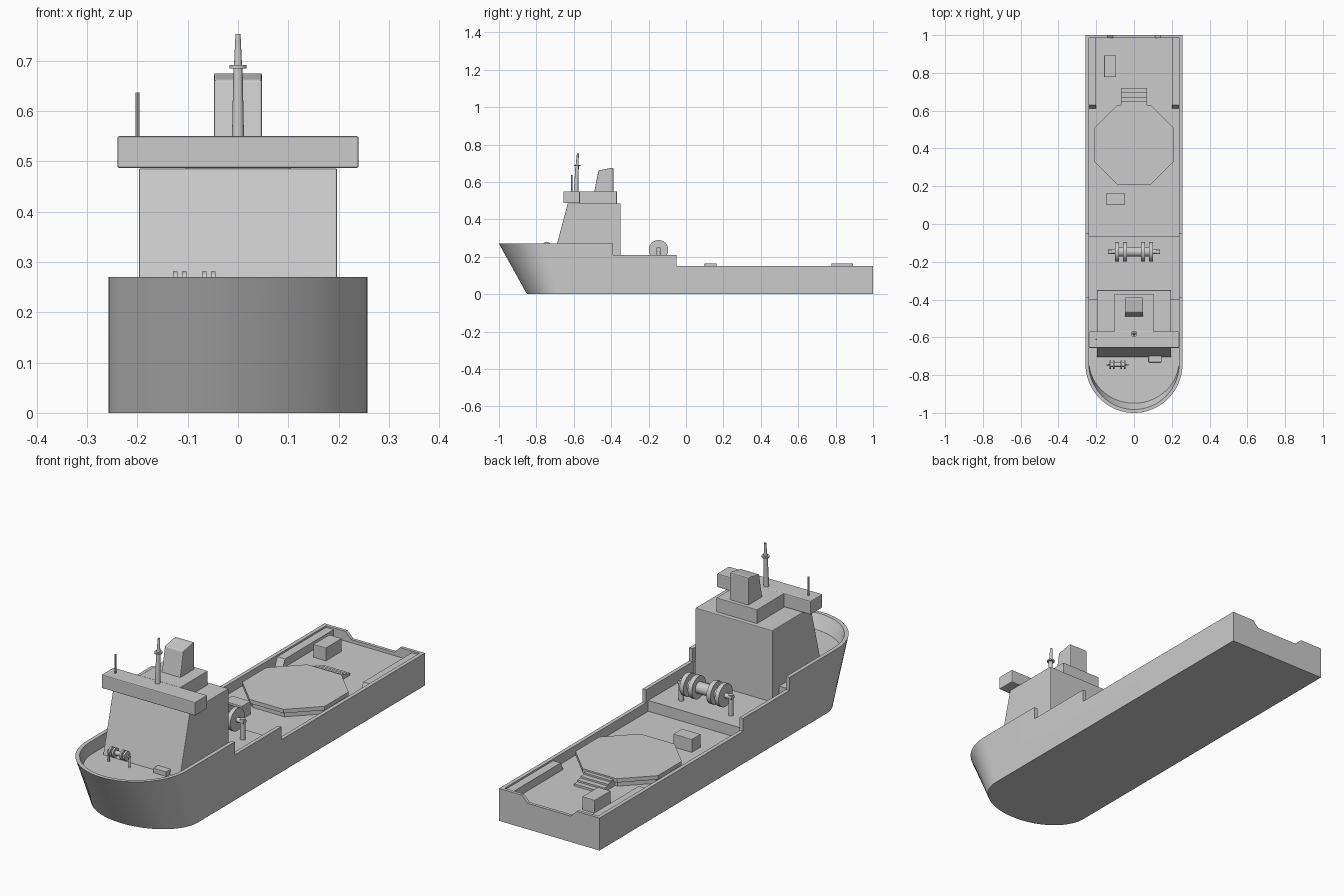
import bpy, bmesh, math
from mathutils import Matrix, Vector

if "Cube" in bpy.data.objects:
    bpy.data.objects.remove(bpy.data.objects["Cube"])


def finish(name, bm, smooth=False, bevel=0):
    bmesh.ops.recalc_face_normals(bm, faces=bm.faces)
    if bevel:
        bmesh.ops.bevel(bm, geom=bm.edges[:], offset=bevel, segments=2, affect='EDGES', profile=0.5)
    me = bpy.data.meshes.new(name)
    bm.to_mesh(me)
    bm.free()
    ob = bpy.data.objects.new(name, me)
    bpy.context.collection.objects.link(ob)
    if smooth:
        shade(ob)
    return ob


def shade(ob):
    bpy.ops.object.select_all(action='DESELECT')
    ob.select_set(True)
    bpy.context.view_layer.objects.active = ob
    bpy.ops.object.shade_smooth_by_angle(angle=math.radians(30))


def loft(name, rings, bevel=0, smooth=False):
    """Closed solid through matching rings of points."""
    bm = bmesh.new()
    vs = [[bm.verts.new(p) for p in r] for r in rings]
    n = len(vs[0])
    for a, b in zip(vs, vs[1:]):
        for i in range(n):
            j = (i + 1) % n
            bm.faces.new((a[i], a[j], b[j], b[i]))
    bm.faces.new(vs[0][::-1])
    bm.faces.new(vs[-1])
    return finish(name, bm, smooth, bevel)


def box(name, x0, x1, y0, y1, z0, z1, bevel=0):
    ring = lambda z: [(x0, y0, z), (x1, y0, z), (x1, y1, z), (x0, y1, z)]
    return loft(name, [ring(z0), ring(z1)], bevel)


def side_profile(name, pts, x0, x1, bevel=0):
    """(y, z) outline extruded across the ship."""
    return loft(name, [[(x, y, z) for y, z in pts] for x in (x0, x1)], bevel)


def rod(name, a, b, r1, r2=None, segs=16):
    a, b = Vector(a), Vector(b)
    bm = bmesh.new()
    m = Matrix.Translation((a + b) / 2) @ (b - a).to_track_quat('Z', 'Y').to_matrix().to_4x4()
    bmesh.ops.create_cone(bm, cap_ends=True, segments=segs, radius1=r1,
                          radius2=r1 if r2 is None else r2, depth=(b - a).length, matrix=m)
    return finish(name, bm, True)


def plan(z, inset, y_end):
    """Waterline outline with a round bow that rakes forward with height."""
    t = z / 0.27
    cy, ry, rx = -0.66 - 0.08 * t, 0.19 + 0.07 * t - inset, 0.257 - inset
    arc = [(rx * math.cos(a), cy - ry * math.sin(a), z)
           for a in (math.pi * i / 40 for i in range(41))]
    return [(rx, y_end, z)] + arc + [(-rx, y_end, z)]


# Hull with stepped bulwarks and recessed decks
hull = loft("hull", [plan(0, 0, 1), plan(0.27, 0, 1)])
W = 0.239
cutters = [
    box("step_cutter_mid", -.5, .5, -.39, 1.2, .21, .5),
    box("step_cutter_aft", -.5, .5, -.05, 1.2, .15, .5),
    loft("bow_deck_cutter", [plan(.21, .018, -.3), plan(.32, .018, -.3)]),
    box("mid_deck_cutter", -W, W, -.40, .985, .155, .5),
    box("aft_deck_cutter", -W, W, -.065, .985, .105, .5),
    loft("stern_notch_cutter", [[(-.11, y, .12), (.11, y, .12), (.17, y, .18), (-.17, y, .18)]
                                for y in (.95, 1.1)]),
]
bpy.context.view_layer.objects.active = hull
for c in cutters:
    mod = hull.modifiers.new("cut", 'BOOLEAN')
    mod.operation, mod.solver, mod.object = 'DIFFERENCE', 'EXACT', c
    bpy.ops.object.modifier_apply(modifier=mod.name)
for c in cutters:
    bpy.data.objects.remove(c)
shade(hull)

# Superstructure
side_profile("deckhouse", [(-.708, .2), (-.35, .15), (-.35, .486), (-.632, .486)], -.197, .197, .003)
box("bridge", -.24, .24, -.656, -.568, .487, .55, .004)
box("bridge_rear", -.104, .104, -.57, -.37, .48, .55, .002)
side_profile("funnel", [(-.491, .545), (-.388, .545), (-.388, .675), (-.402, .675), (-.468, .662)],
             -.048, .048, .004)

# Mast and aerial
rod("mast_lower", (0, -.588, .545), (0, -.582, .69), .012, .009)
rod("mast_ring", (0, -.582, .685), (0, -.582, .692), .017)
rod("mast_upper", (0, -.582, .69), (0, -.578, .753), .008, .005)
rod("aerial", (-.2, -.611, .545), (-.2, -.611, .637), .004, segs=8)


# Winches: shaft, drum, four flanges and two posts
def winch(name, x, y, z, s, deck):
    across = lambda part, a, b, r: rod(f"{name}_{part}", (x + a * s, y, z), (x + b * s, y, z), r * s, segs=24)
    across("shaft", -.138, .138, .011)
    across("drum", -.09, .09, .026)
    for side in (-1, 1):
        across("inner_flange", side * .037, side * .058, .052)
        across("outer_flange", side * .08, side * .1, .052)
        px = x + side * .127 * s
        rod(f"{name}_post", (px, y, deck - .005), (px, y, z + .012 * s), .011 * s)


winch("tow_winch", 0, -.147, .238, 1, .155)
winch("anchor_winch", -.087, -.745, .259, .42, .21)


# Octagonal platform with steps
def octagon(z, apothem):
    r = apothem / math.cos(math.pi / 8)
    return [(r * math.cos(a), .42 + r * math.sin(a), z)
            for a in (math.pi / 8 + math.pi / 4 * i for i in range(8))]


loft("platform_base", [octagon(.1, .198), octagon(.13, .198)])
loft("platform_top", [octagon(.128, .211), octagon(.146, .211)])
for i in range(4):
    box("platform_step", -.07, .07, .62, .648 + .024 * i, .1, .139 - .008 * i)

# Hatches and stern lockers
box("stern_hatch", -.158, -.094, .777, .893, .1, .165, .002)
box("forward_hatch", -.145, -.05, .1, .164, .1, .165, .002)
box("bow_hatch", .078, .145, -.732, -.695, .2, .232, .002)
for s in (-1, 1):
    side_profile("stern_locker", [(.61, .1), (.99, .1), (.99, .142), (.63, .142)], s * .2, s * .242)
